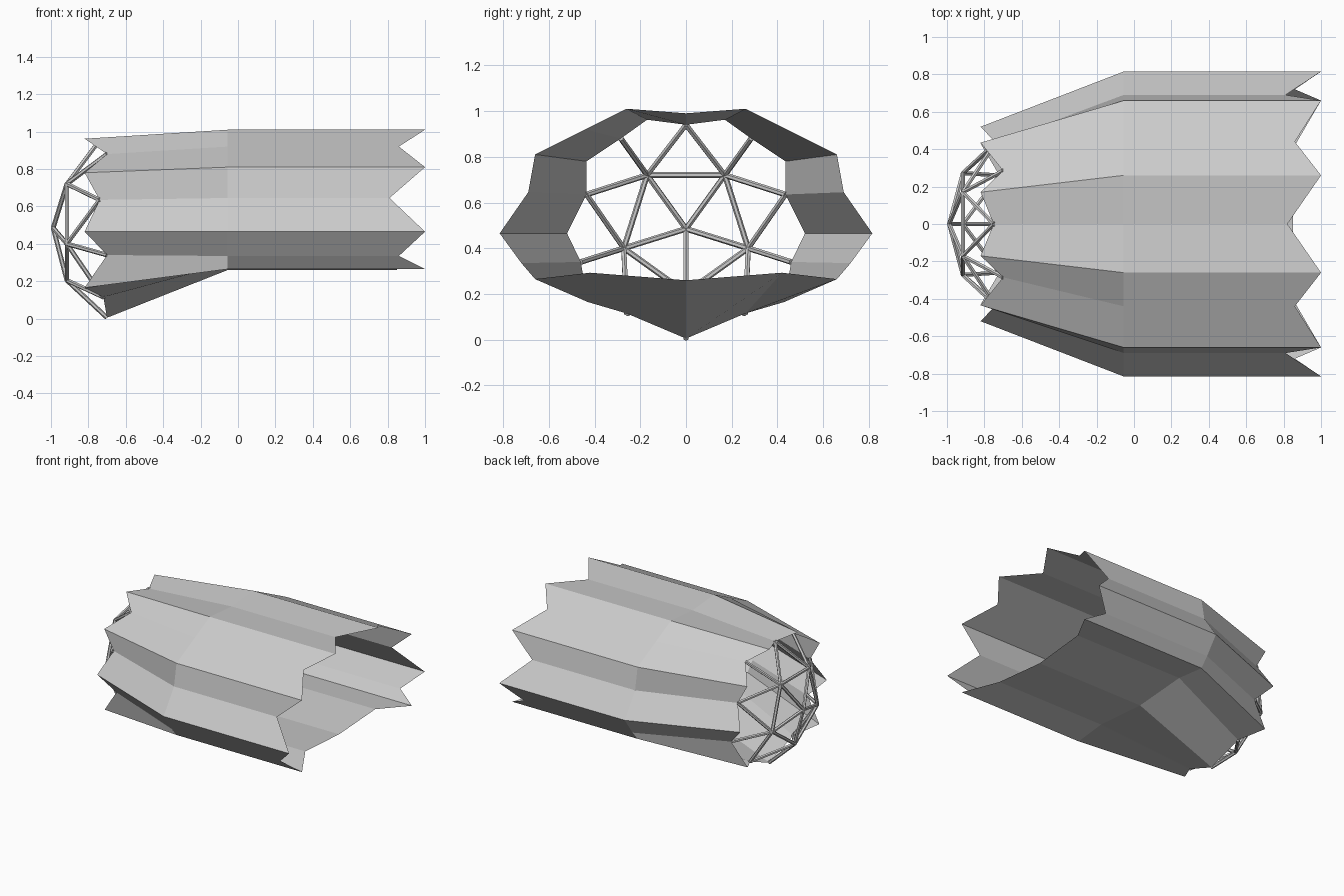
import bpy, bmesh
from mathutils import Vector

if "Cube" in bpy.data.objects:
    bpy.data.objects.remove(bpy.data.objects["Cube"])

# Half profile of the pleated hull, top to keel:
# (y, z) of the straight body, x of its open end, then (x, y, z) at the tail
HALF = [
    ((0.00, 0.99), 0.82, (-0.75, 0.00, 0.94)),
    ((0.26, 1.01), 1.00, (-0.82, 0.17, 0.962)),
    ((0.44, 0.92), 0.86, (-0.70, 0.285, 0.88)),
    ((0.66, 0.81), 1.00, (-0.82, 0.435, 0.78)),
    ((0.69, 0.645), 0.81, (-0.74, 0.435, 0.635)),
    ((0.815, 0.465), 1.00, (-0.82, 0.52, 0.465)),
    ((0.72, 0.335), 0.86, (-0.70, 0.46, 0.34)),
    ((0.66, 0.265), 1.00, (-0.82, 0.43, 0.165)),
    ((0.42, 0.293), 0.86, (-0.72, 0.26, 0.115)),
    ((0.00, 0.26), 0.85, (-0.70, 0.00, 0.005)),
]
BEND_X = -0.055


def stations(entry, side):
    (y, z), front, (rx, ry, rz) = entry
    return [(front, side * y, z), (BEND_X, side * y, z), (rx, side * ry, rz)]


# Full ring: right half, then mirrored left half without the centre points
ring = [stations(e, 1) for e in HALF] + [stations(e, -1) for e in HALF[-2:0:-1]]

# Pleated hull shell
bm = bmesh.new()
cols = [[bm.verts.new(p) for p in col] for col in ring]
n = len(cols)
for i in range(n):
    a, b = cols[i], cols[(i + 1) % n]
    for k in range(2):
        bm.faces.new((a[k], a[k + 1], b[k + 1], b[k]))
bmesh.ops.recalc_face_normals(bm, faces=bm.faces)
mesh = bpy.data.meshes.new("pleated_shell")
bm.to_mesh(mesh)
bm.free()
shell = bpy.data.objects.new("pleated_shell", mesh)
bpy.context.collection.objects.link(shell)


def strut(a, b, radius=0.0125):
    a, b = Vector(a), Vector(b)
    d = b - a
    bpy.ops.mesh.primitive_cylinder_add(vertices=6, radius=radius, depth=d.length,
                                        location=(a + b) / 2)
    o = bpy.context.object
    o.rotation_euler = d.to_track_quat('Z', 'Y').to_euler()
    o.name = "end_frame_strut"


# Geodesic end frame: apex, five-point ring, and ten points on the shell edge
apex = (-0.988, 0, 0.485)
inner = [(-0.915, 0.17, 0.72), (-0.915, 0.272, 0.4), (-0.915, 0, 0.205),
         (-0.915, -0.272, 0.4), (-0.915, -0.17, 0.72)]
edge_half = [HALF[i][2] for i in (0, 2, 4, 6, 8, 9)]
outer = edge_half + [(x, -y, z) for x, y, z in edge_half[-2:0:-1]]
for i, p in enumerate(inner):
    strut(apex, p)
    strut(p, inner[(i + 1) % 5])
    for k in range(3):
        strut(p, outer[(2 * i + k) % 10])
